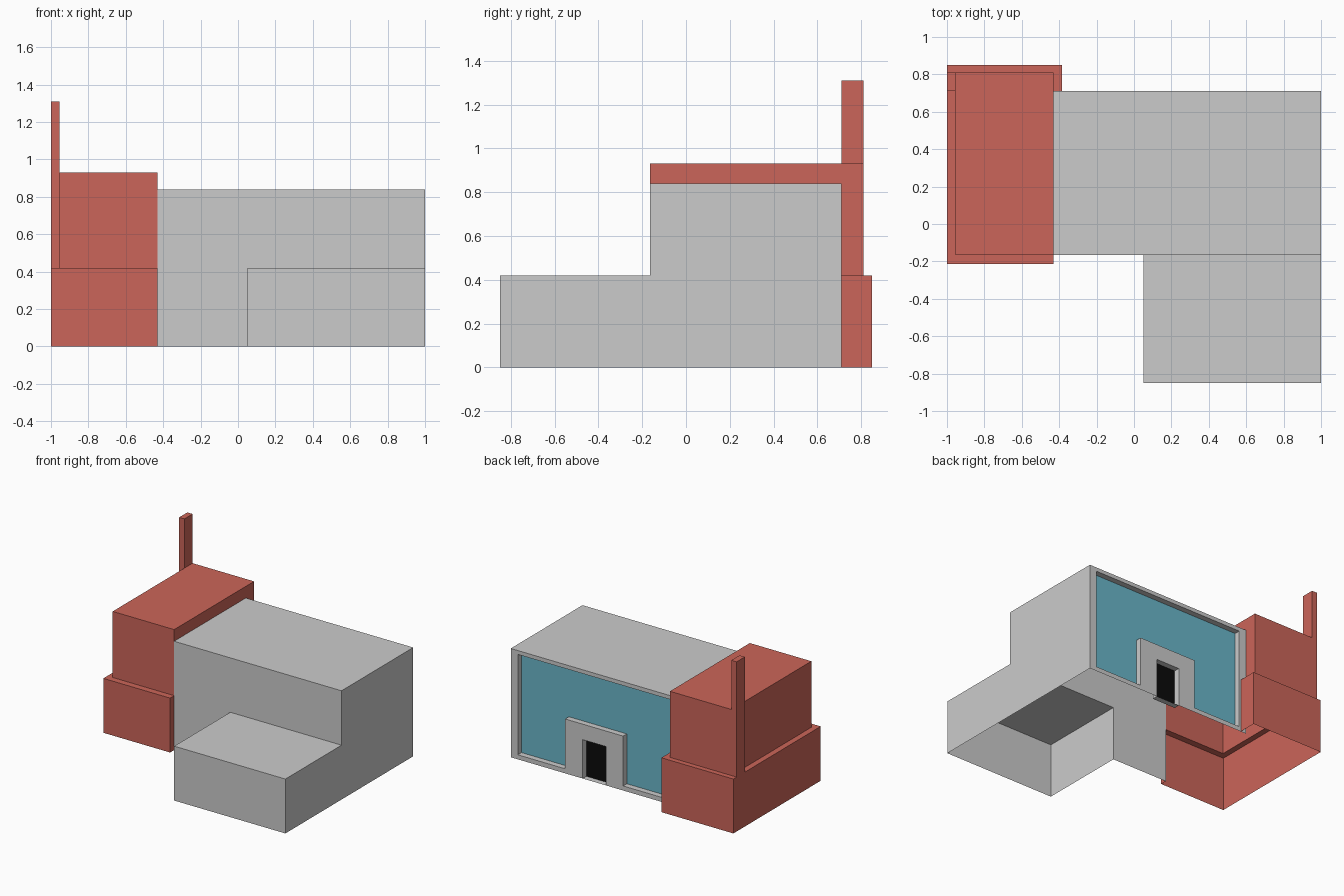
import bpy, bmesh

if "Cube" in bpy.data.objects:
    bpy.data.objects.remove(bpy.data.objects["Cube"])


def material(name, r, g, b):
    m = bpy.data.materials.new(name)
    m.diffuse_color = (r, g, b, 1)
    m.use_nodes = True
    m.node_tree.nodes["Principled BSDF"].inputs["Base Color"].default_value = m.diffuse_color
    return m


GREY = material("light grey", 0.60, 0.60, 0.60)
RED = material("brick red", 0.60, 0.13, 0.10)
TEAL = material("glass teal", 0.145, 0.47, 0.59)
BLACK = material("door black", 0.003, 0.003, 0.003)


def panels(name, mat, specs):
    """Thin-walled part from axis-aligned panels.
    spec = (facing, position, low a, high a, low b, high b); a, b are the other axes in xyz order."""
    bm = bmesh.new()
    for facing, pos, a0, a1, b0, b1 in specs:
        axis = "xyz".index(facing[1])
        corners = []
        for a, b in ((a0, b0), (a1, b0), (a1, b1), (a0, b1)):
            p = [a, b]
            p.insert(axis, pos)
            corners.append(bm.verts.new(p))
        face = bm.faces.new(corners)
        face.normal_update()
        if face.normal[axis] * (1 if facing[0] == "+" else -1) < 0:
            face.normal_flip()
    bmesh.ops.remove_doubles(bm, verts=bm.verts, dist=0.0005)
    me = bpy.data.meshes.new(name)
    bm.to_mesh(me)
    bm.free()
    me.materials.append(mat)
    ob = bpy.data.objects.new(name, me)
    bpy.context.collection.objects.link(ob)


# Shared positions
XL, XJ, XR = -1.0, -0.43, 1.0          # left end, joint of red and grey, right end
YF, YM, YB = -0.85, -0.165, 0.71       # wing front, hall front, facade
ZL, ZH, ZR = 0.42, 0.84, 0.93          # low roof, hall roof, red roof
XW = 0.05                              # inner side of low wing

# Grey hall: open underneath and towards the red block
panels("main_hall", GREY, [
    ("+z", ZH, XJ, XR, YM, YB),
    ("+x", XR, YM, YB, 0, ZH),
    ("-y", YM, XJ, XW, 0, ZH),
    ("-y", YM, XW, XR, ZL, ZH),
])

# Low front wing, hollow and open into the hall
panels("low_wing", GREY, [
    ("+z", ZL, XW, XR, YF, YM),
    ("+x", XR, YF, YM, 0, ZL),
    ("-x", XW, YF, YM, 0, ZL),
    ("-y", YF, XW, XR, 0, ZL),
])

# Facade layout: window opening, entrance surround, doorway
YG = 0.665                             # recessed plane
W0, W1, WB, WT = -0.37, 0.94, 0.035, 0.81
S0, S1, ST = 0.04, 0.535, 0.42
D0, D1, DT = 0.185, 0.385, 0.30

panels("facade_frame", GREY, [
    ("+y", YB, XJ, W0, 0, ZH),
    ("+y", YB, W1, XR, 0, ZH),
    ("+y", YB, W0, W1, WT, ZH),
    ("+y", YB, W0, S0, 0, WB),
    ("+y", YB, S1, W1, 0, WB),
    ("+x", W0, YG, YB, WB, WT),
    ("-x", W1, YG, YB, WB, WT),
    ("-z", WT, W0, W1, YG, YB),
    ("+z", WB, W0, S0, YG, YB),
    ("+z", WB, S1, W1, YG, YB),
])

panels("entrance_surround", GREY, [
    ("+y", YB, S0, D0, 0, ST),
    ("+y", YB, D1, S1, 0, ST),
    ("+y", YB, D0, D1, DT, ST),
    ("-x", S0, YG, YB, WB, ST),
    ("+x", S1, YG, YB, WB, ST),
    ("+z", ST, S0, S1, YG, YB),
    ("+x", D0, YG, YB, 0, DT),
    ("-x", D1, YG, YB, 0, DT),
    ("-z", DT, D0, D1, YG, YB),
    ("-z", 0, D0, D1, YG, YB),
])

panels("window_glass", TEAL, [
    ("+y", YG, W0, S0, WB, WT),
    ("+y", YG, S1, W1, WB, WT),
    ("+y", YG, S0, S1, ST, WT),
])
panels("door", BLACK, [("+y", YG, D0, D1, 0, DT)])

# Red block: wide base with a ledge around the narrower upper storey
BF, BB, BX = -0.215, 0.85, -0.385      # base front, base back, base right return
UX, UB = -0.955, 0.81                  # upper storey left and back

panels("red_base", RED, [
    ("-y", BF, XL, XJ, 0, ZL),
    ("-x", XL, BF, BB, 0, ZL),
    ("+y", BB, XL, BX, 0, ZL),
    ("+x", BX, YB, BB, 0, ZL),
    ("+x", XJ, BF, YM, 0, ZL),
    ("+z", ZL, XL, XJ, BF, YM),
    ("+z", ZL, XL, UX, YM, UB),
    ("+z", ZL, XL, BX, UB, BB),
    ("+z", ZL, XJ, BX, YB, UB),
])

panels("red_upper_storey", RED, [
    ("+z", ZR, UX, XJ, YM, UB),
    ("-y", YM, UX, XJ, ZL, ZR),
    ("-x", UX, YM, YB, ZL, ZR),
    ("+y", UB, UX, XJ, ZL, ZR),
    ("+x", XJ, YB, UB, ZL, ZR),
    ("+x", XJ, YM, YB, ZH, ZR),
])

# Slim chimney rising from the ledge
CT = 1.31
panels("chimney", RED, [
    ("+z", CT, XL, UX, YB, UB),
    ("-x", XL, YB, UB, ZL, CT),
    ("+x", UX, YB, UB, ZL, CT),
    ("-y", YB, XL, UX, ZL, CT),
    ("+y", UB, XL, UX, ZL, CT),
])
